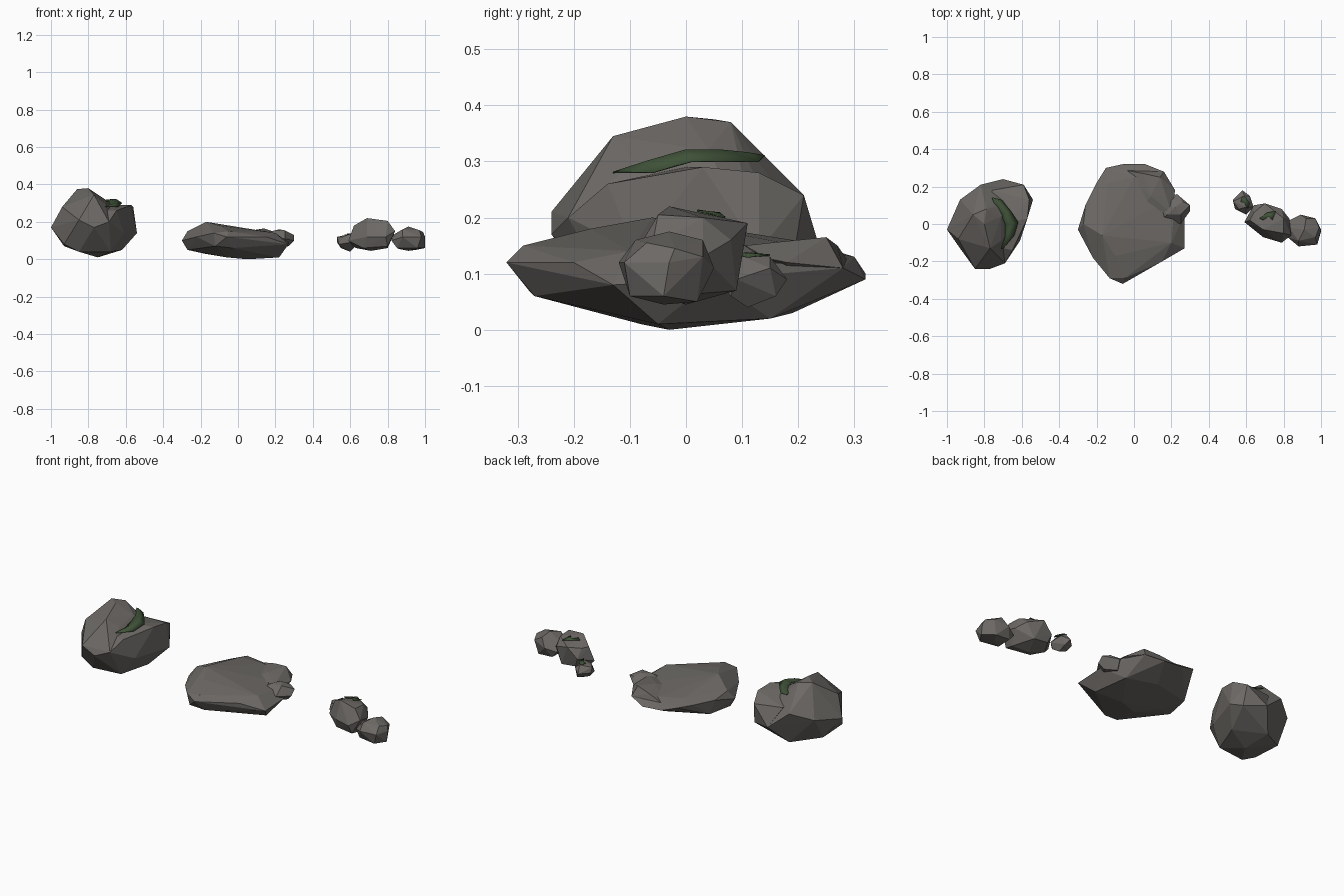
import bpy
import bmesh
from mathutils import Vector

default_cube = bpy.data.objects.get("Cube")
if default_cube:
    bpy.data.objects.remove(default_cube, do_unlink=True)

CM = 0.01  # point lists below are in hundredths of a unit


def make_material(name, colour):
    material = bpy.data.materials.new(name)
    material.use_nodes = True
    material.diffuse_color = (*colour, 1)
    shader = material.node_tree.nodes["Principled BSDF"]
    shader.inputs["Base Color"].default_value = (*colour, 1)
    shader.inputs["Roughness"].default_value = 0.9
    return material


stone_grey = make_material("stone grey", (0.15, 0.14, 0.13))
moss_green = make_material("moss green", (0.05, 0.085, 0.04))


def add_object(name, mesh_builder, material):
    """Turn a bmesh into a flat shaded object."""
    bmesh.ops.recalc_face_normals(mesh_builder, faces=mesh_builder.faces)
    mesh = bpy.data.meshes.new(name)
    mesh_builder.to_mesh(mesh)
    mesh_builder.free()
    mesh.materials.append(material)
    item = bpy.data.objects.new(name, mesh)
    bpy.context.scene.collection.objects.link(item)
    return item


def chiselled_rock(name, corners):
    """A rock whose facets span the given corner points."""
    builder = bmesh.new()
    for corner in corners:
        builder.verts.new(Vector(corner) * CM)
    result = bmesh.ops.convex_hull(builder, input=builder.verts)
    inside = [v for v in result["geom_interior"] if isinstance(v, bmesh.types.BMVert)]
    bmesh.ops.delete(builder, geom=inside, context="VERTS")
    add_object(name, builder, stone_grey)


def moss_patch(name, *edges):
    """A thin leaf of moss stretched across rows of edge points."""
    builder = bmesh.new()
    rows = [[builder.verts.new(Vector(point) * CM) for point in edge] for edge in edges]
    for near, far in zip(rows, rows[1:]):
        for i in range(len(near) - 1):
            builder.faces.new((near[i], near[i + 1], far[i + 1], far[i]))
    patch = add_object(name, builder, moss_green)
    for polygon in patch.data.polygons:
        polygon.use_smooth = True
    thickness = patch.modifiers.new("thickness", "SOLIDIFY")
    thickness.thickness = 0.003
    thickness.offset = 0


# Tall boulder: domed body with a raised shoulder on one side
chiselled_rock("boulder_body", [
    (-100, -3, 17), (-93, 13, 20), (-93, -13, 8), (-94, -8, 28), (-85, -24, 21),
    (-77, -24, 17), (-69, -21, 20), (-82, 21, 24), (-70, 24, 14), (-86, 5, 37.5),
    (-80, 0, 38), (-79, 8, 37), (-77, -13, 34.5), (-71, 4, 32), (-71, -9, 30),
    (-75, 0, 1), (-93, 5, 7), (-68, -12, 4), (-85, -14, 4), (-78, 15, 4),
    (-54, 13, 14), (-61, -9, 14), (-58, 19, 12), (-62, 5, 5)])
chiselled_rock("boulder_shoulder", [
    (-59, 21, 24), (-56, 13, 28), (-57, 3, 29), (-65, -14, 26), (-69, -21, 20),
    (-54, 13, 14), (-61, -9, 14), (-58, 19, 12), (-70, 24, 14), (-76, 18, 25),
    (-75, -12, 26), (-70, 0, 29)])
moss_patch("boulder_moss",
           [(-75, 14, 31), (-71, 13, 30), (-66, 7, 30), (-62, 1, 30), (-64, -6, 28),
            (-70, -13, 28)],
           [(-76, 14, 31), (-72, 11, 31.5), (-68, 6, 32), (-65, 0, 32), (-66, -7, 30),
            (-70, -13, 28)],
           [(-76, 14, 31), (-74, 9, 31), (-71, 5, 31), (-69, 0, 31), (-69, -7, 29),
            (-71, -13, 28)])

# Wide low slab with a raised back ridge and a stone resting on its edge
chiselled_rock("slab", [
    (-30, -3, 10), (-26, 10, 13), (-20, 22, 13), (-15, 30, 13), (-6, 32, 10),
    (6, 32, 9), (16, 28, 11), (-22, -18, 12), (-13, -29, 14), (-6, -32, 12),
    (-17, -6, 20), (-10, -17, 18), (-5, -29, 15), (-27, 0, 15), (0, 25, 14),
    (8, 0, 15), (20, -10, 14), (22, 15, 12), (-14, 22, 15.5), (15, -20, 12),
    (27, -13, 8), (27, 5, 9), (-12, -28, 7), (-3, -27, 6), (-6, -8, 1), (5, -3, 0),
    (22, -5, 1), (18, 15, 2), (0, 19, 3), (-18, 0, 3), (-27, -3, 5), (-24, 12, 5)])
chiselled_rock("slab_ridge", [
    (16, 28, 11), (14, 25, 16.5), (5, 27, 15), (9, 15, 15.5), (17, 15, 15.5),
    (22, 18, 12), (20, 6, 14.5), (4, 8, 13), (-6, 29, 12), (10, 18, 7)])
chiselled_rock("slab_stone", [
    (14, 8, 13), (19, 14, 13), (23, 16, 11), (30, 10, 13), (30, 7, 10),
    (25, 0, 11), (15, 3, 13), (22, 9, 16), (25, 5, 15.5), (18, 5, 15),
    (26, 12, 14), (27, 8, 7), (22, 13, 6), (22, 2, 7), (17, 7, 6)])

# Trio of small stones
chiselled_rock("middle_stone", [
    (59, 1, 10), (62, 2, 18), (64, 10, 13), (70, 11, 19), (79, 8, 16),
    (83, 3, 13), (84, -6, 15), (79, -10, 12), (69, -7, 12), (69, -3, 22),
    (80, -5, 20.5), (80, 3, 20), (64, 6, 18), (71, 0, 4.5), (80, -3, 6),
    (63, 3, 6), (75, 9, 7), (80, -8, 7), (67, -4, 6), (66, 9, 8)])
chiselled_rock("end_stone", [
    (83, 2, 9), (89, 5, 11), (97, 3, 13), (100, -3, 12), (98, -11, 12),
    (88, -12, 12), (82, -7, 10), (83, -2, 13), (91, -3, 17.5), (88, -9, 16),
    (97, -7, 15.5), (92, 3, 16), (99, -2, 14.5), (100, -4, 6), (96, -10, 6),
    (85, -8, 6), (86, 2, 5.5), (95, 2, 5), (91, -4, 4.5)])
chiselled_rock("inner_stone", [
    (53, 13, 9), (53, 12, 12), (58, 18, 9), (62, 15, 11), (64, 9, 9),
    (60, 5, 9), (54, 8, 8), (59, 15, 13), (60, 9, 13.5), (56, 8, 12),
    (60, 11, 4), (55, 11, 6), (60, 16, 6), (62, 8, 6)])
moss_patch("middle_stone_moss",
           [(67, 3, 20.9), (71, 6, 20.8), (76, 7, 20)],
           [(69, 2, 21.3), (72, 4, 21), (74, 2, 21.2)])
moss_patch("inner_stone_moss",
           [(58, 15, 13.3), (60, 14, 13.3), (62, 11, 13)],
           [(57, 12, 13.3), (59, 11, 13.6), (61, 8, 13.5)])
